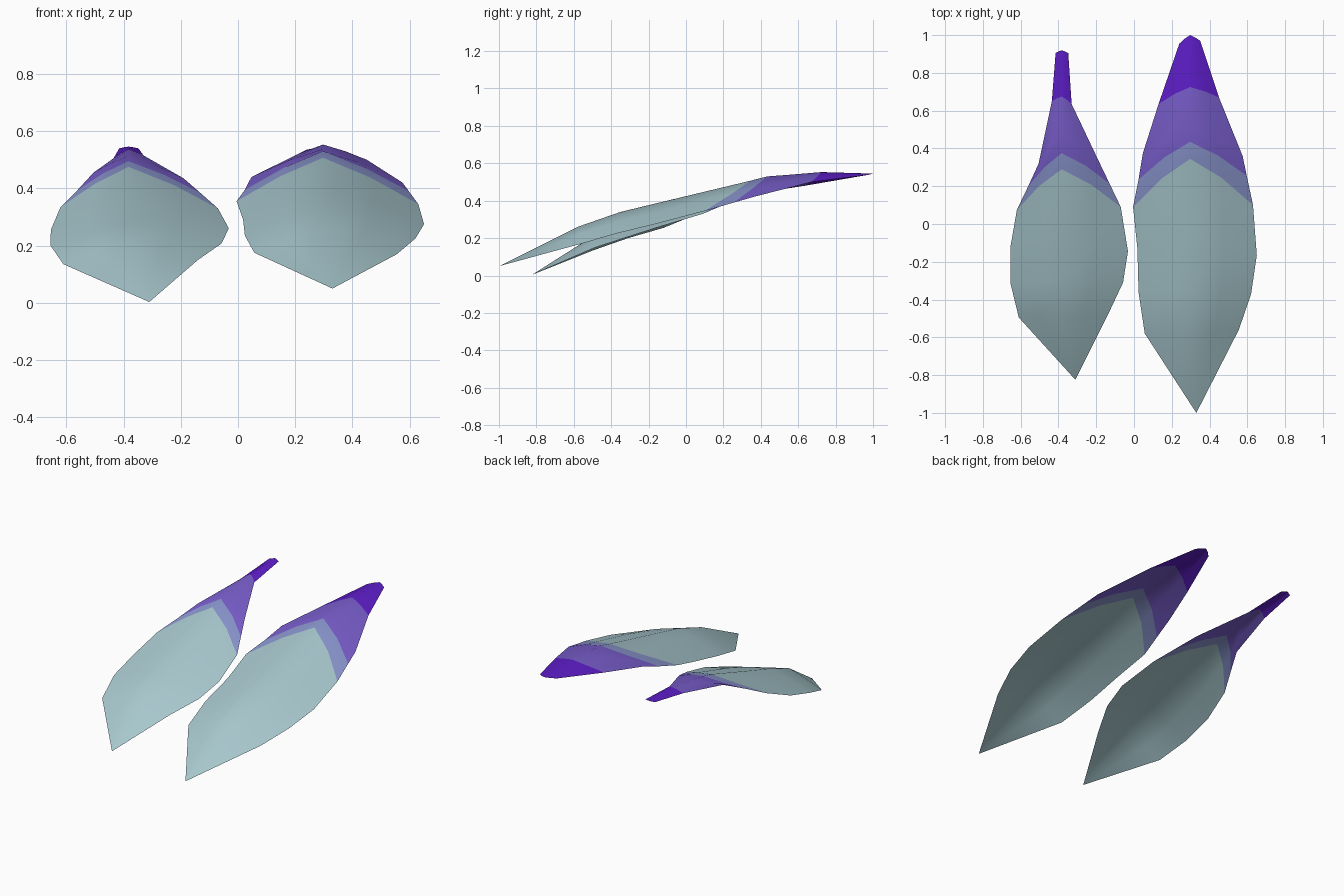
import bpy


def lin(c):
    c /= 255
    return c / 12.92 if c <= 0.04045 else ((c + 0.055) / 1.055) ** 2.4


def material(name, rgb):
    m = bpy.data.materials.new(name)
    m.diffuse_color = (*[lin(c) for c in rgb], 1)
    return m


MATS = [material("pale_teal", (168, 200, 206)),
        material("periwinkle", (138, 150, 206)),
        material("lavender", (121, 94, 204)),
        material("deep_purple", (95, 30, 203))]
# colour of each strip between consecutive rows, starting at the pointed tip
STRIP_COLOUR = [0, 0, 0, 0, 1, 2, 2, 3]


def petal(name, tip, rib_x, rows):
    """Arched sheet: each row is left edge xyz, rib yz, right edge xyz."""
    verts, faces, cols = [tip], [], []
    for lx, ly, lz, my, mz, rx, ry, rz in rows:
        left, mid, right = (lx, ly, lz), (rib_x, my, mz), (rx, ry, rz)

        def between(edge):
            # halfway across, bulged a little so the rib is rounded
            drop = (0.5, 0.41, 0.43)
            return tuple(m + (e - m) * d for m, e, d in zip(mid, edge, drop))

        verts += [left, between(left), mid, between(right), right]
    for c in range(4):
        faces.append((0, 2 + c, 1 + c))
        cols.append(STRIP_COLOUR[0])
    for r in range(len(rows) - 1):
        a, b = 1 + 5 * r, 6 + 5 * r
        for c in range(4):
            faces.append((a + c, a + c + 1, b + c + 1, b + c))
            cols.append(STRIP_COLOUR[r + 1])
    me = bpy.data.meshes.new(name)
    me.from_pydata(verts, [], faces)
    for m in MATS:
        me.materials.append(m)
    for p, c in zip(me.polygons, cols):
        p.material_index = c
        p.use_smooth = True
    me.update()
    ob = bpy.data.objects.new(name, me)
    bpy.context.collection.objects.link(ob)
    return ob


# larger petal
petal("large_petal", (0.33, -1.0, 0.05), 0.297, [
    (0.057, -0.58, 0.175, -0.58, 0.26, 0.555, -0.56, 0.17),
    (0.024, -0.36, 0.235, -0.35, 0.34, 0.62, -0.37, 0.225),
    (0.018, -0.13, 0.29, -0.08, 0.405, 0.65, -0.165, 0.275),
    (-0.005, 0.09, 0.355, 0.345, 0.507, 0.63, 0.10, 0.345),
    (0.024, 0.235, 0.395, 0.435, 0.53, 0.597, 0.255, 0.39),
    (0.047, 0.375, 0.44, 0.53, 0.537, 0.575, 0.36, 0.42),
    (0.13, 0.635, 0.48, 0.725, 0.553, 0.45, 0.67, 0.50),
    (0.24, 0.955, 0.535, 1.0, 0.545, 0.35, 0.97, 0.537),
])

# smaller petal with a narrow stem end
petal("small_petal", (-0.31, -0.825, 0.003), -0.383, [
    (-0.61, -0.495, 0.135, -0.49, 0.215, -0.14, -0.485, 0.15),
    (-0.655, -0.31, 0.20, -0.30, 0.285, -0.058, -0.31, 0.207),
    (-0.654, -0.12, 0.255, -0.08, 0.355, -0.032, -0.145, 0.26),
    (-0.62, 0.075, 0.335, 0.29, 0.475, -0.07, 0.09, 0.33),
    (-0.56, 0.20, 0.395, 0.375, 0.495, -0.13, 0.215, 0.383),
    (-0.505, 0.32, 0.455, 0.48, 0.513, -0.19, 0.34, 0.435),
    (-0.435, 0.65, 0.505, 0.675, 0.537, -0.33, 0.635, 0.515),
    (-0.415, 0.905, 0.54, 0.92, 0.546, -0.348, 0.905, 0.54),
])
